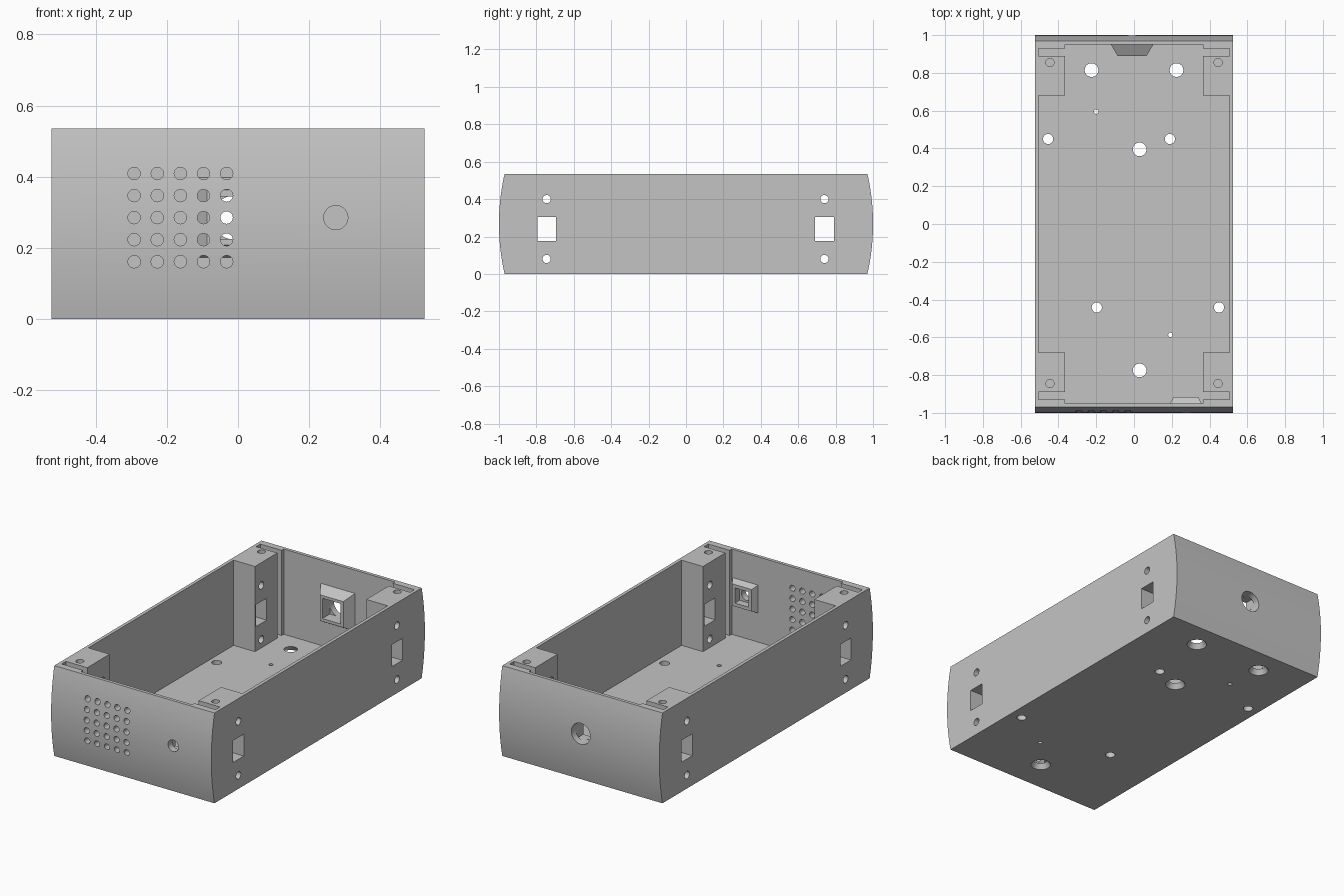
import bpy, bmesh, math
from mathutils import Matrix, Vector

if "Cube" in bpy.data.objects:
    bpy.data.objects.remove(bpy.data.objects["Cube"], do_unlink=True)

W, H, END, BULGE = 0.525, 0.535, 0.97, 0.03
FLOOR, MID = 0.03, 0.285

grey = bpy.data.materials.new("plain grey")
grey.use_nodes = True
colour = (0.55, 0.55, 0.55, 1)
grey.diffuse_color = colour
grey.node_tree.nodes["Principled BSDF"].inputs["Base Color"].default_value = colour


def make_object(name, bm):
    bmesh.ops.recalc_face_normals(bm, faces=bm.faces)
    mesh = bpy.data.meshes.new(name)
    bm.to_mesh(mesh)
    bm.free()
    mesh.materials.append(grey)
    obj = bpy.data.objects.new(name, mesh)
    bpy.context.collection.objects.link(obj)
    return obj


def prism(points, offset):
    """Extrude a closed outline along an offset."""
    bm = bmesh.new()
    face = bm.faces.new([bm.verts.new(p) for p in points])
    geom = bmesh.ops.extrude_face_region(bm, geom=[face])["geom"]
    verts = [g for g in geom if isinstance(g, bmesh.types.BMVert)]
    bmesh.ops.translate(bm, verts=verts, vec=offset)
    return bm


def cone(bm, start, end, r1, r2=None, segments=32):
    """Cylinder or frustum between two points; four segments give a square, r its half width."""
    a, b = Vector(start), Vector(end)
    turn = Vector((0, 0, 1)).rotation_difference(b - a).to_matrix().to_4x4()
    square = segments == 4
    if square:
        turn = turn @ Matrix.Rotation(math.pi / 4, 4, "Z")
    k = math.sqrt(2) if square else 1
    bmesh.ops.create_cone(bm, cap_ends=True, segments=segments, radius1=r1 * k,
                          radius2=(r1 if r2 is None else r2) * k, depth=(b - a).length,
                          matrix=Matrix.Translation((a + b) / 2) @ turn)


def combine(target, tool, operation):
    mod = target.modifiers.new(operation.lower(), "BOOLEAN")
    mod.operation, mod.solver, mod.object = operation, "EXACT", tool
    bpy.context.view_layer.objects.active = target
    bpy.ops.object.modifier_apply(modifier=mod.name)
    bpy.data.objects.remove(tool, do_unlink=True)


# Outer block with bowed front and back
radius = ((H / 2) ** 2 + BULGE ** 2) / (2 * BULGE)
half_angle = math.asin(H / 2 / radius)
arc = []
for i in range(25):
    t = half_angle * (i / 12 - 1)
    arc.append((END + BULGE - radius * (1 - math.cos(t)), H / 2 + radius * math.sin(t)))
outline = [(-W, y, z) for y, z in arc] + [(-W, -y, z) for y, z in reversed(arc)]
case = make_object("enclosure_body", prism(outline, (2 * W, 0, 0)))

# Open cavity, leaving corner posts and panel slots
quarter = [(0.505, 0.68), (0.365, 0.68), (0.365, 0.89), (0.505, 0.89),
           (0.505, 0.93), (0.365, 0.93), (0.365, 0.95)]
half = quarter + [(-x, y) for x, y in reversed(quarter)]
loop = half + [(-x, -y) for x, y in half]
cavity = make_object("cavity_cutter", prism([(x, y, FLOOR) for x, y in loop], (0, 0, 1)))
combine(case, cavity, "DIFFERENCE")

# Tapered bosses inside both end walls, with square pockets
bosses, pockets = bmesh.new(), bmesh.new()
for x, side, base, tip, face_y, pocket in ((-0.01, 1, 0.115, 0.077, 0.89, 0.06),
                                           (0.275, -1, 0.085, 0.065, 0.915, 0.045)):
    cone(bosses, (x, side * 0.955, MID), (x, side * face_y, MID), base, tip, 4)
    cone(pockets, (x, side * 0.96, MID), (x, side * (face_y - 0.02), MID), pocket, None, 4)
combine(case, make_object("boss_tool", bosses), "UNION")
combine(case, make_object("pocket_cutter", pockets), "DIFFERENCE")

holes = bmesh.new()

# Speaker grille, button hole and cable hole
for col in range(5):
    for row in range(5):
        x, z = -0.292 + 0.065 * col, MID + 0.062 * (row - 2)
        cone(holes, (x, -1.1, z), (x, -0.92, z), 0.0175, segments=20)
cone(holes, (0.275, -1.1, MID), (0.275, -0.93, MID), 0.034)
cone(holes, (-0.01, 1.1, MID), (-0.01, 0.93, MID), 0.062)

# Side windows and screw holes, straight across the case
for y in (-0.745, 0.74):
    for z in (0.08, 0.4):
        cone(holes, (-0.7, y, z), (0.7, y, z), 0.022, segments=24)
    window = Matrix.Translation((0, y, 0.24)) @ Matrix.Diagonal((1.4, 0.1, 0.13, 1))
    bmesh.ops.create_cube(holes, size=1, matrix=window)

# Blind screw holes in the post tops
for x in (-0.445, 0.445):
    for y in (-0.845, 0.855):
        cone(holes, (x, y, 0.43), (x, y, 0.6), 0.022, segments=24)

# Floor holes: countersunk, plain and pilot
for x, y in ((-0.225, 0.815), (0.225, 0.815), (0.03, 0.395), (0.03, -0.775)):
    cone(holes, (x, y, -0.005), (x, y, FLOOR + 0.005), 0.058, 0.033)
for x, y, r in ((-0.455, 0.45, 0.027), (0.19, 0.45, 0.027), (-0.197, -0.442, 0.027),
                (0.45, -0.442, 0.027), (-0.2, 0.595, 0.012), (0.193, -0.587, 0.012)):
    cone(holes, (x, y, -0.02), (x, y, 0.05), r, segments=24)
combine(case, make_object("hole_cutter", holes), "DIFFERENCE")

# Smooth curves, crisp corners
bpy.ops.object.select_all(action="DESELECT")
case.select_set(True)
bpy.context.view_layer.objects.active = case
bpy.ops.object.shade_smooth_by_angle(angle=math.radians(25))
